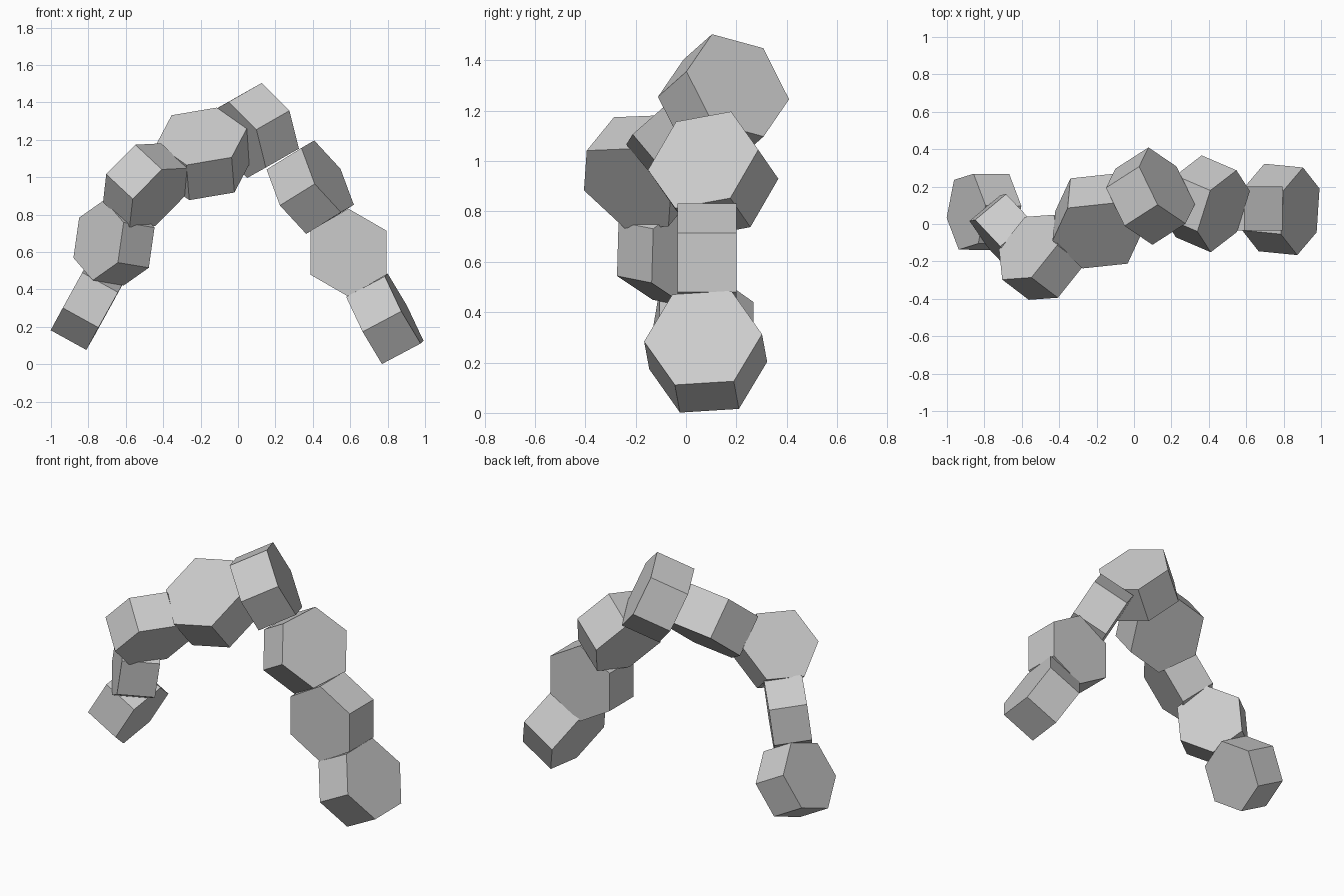
import bpy
import math
from mathutils import Matrix, Vector

if "Cube" in bpy.data.objects:
    bpy.data.objects.remove(bpy.data.objects["Cube"])


def hex_block(name, centre, corner_a, corner_b, size):
    """Hexagonal prism with square sides (edge = size), aimed by two neighbouring corners."""
    a, b = Vector(corner_a).normalized(), Vector(corner_b).normalized()
    x = (a + b).normalized()          # middle of a side
    z = a.cross(b).normalized()       # prism axis
    y = z.cross(x)
    frame = Matrix((x, y, z)).transposed()
    bpy.ops.mesh.primitive_cylinder_add(vertices=6, radius=size, depth=size)
    ob = bpy.context.object
    ob.name = name
    # the primitive starts with a corner on +y, so +x is already mid-side
    ob.data.transform(frame.to_4x4())
    ob.location = centre


# Arch of eight tumbled blocks, left foot to right foot:
# centre, two neighbouring corner directions, size
blocks = [
    ((-.802, .065, .318), (-.04, -.2025, -.07), (-.105, -.034, -.19), .218),
    ((-.663, -.057, .650), (-.135, .143, -.095), (-.102, .146, .118), .217),
    ((-.495, -.178, .957), (-.14, -.18, -.003), (.013, -.163, .147), .222),
    ((-.187, .016, 1.125), (-.16, .142, .107), (.085, .17, .15), .246),
    ((.088, .149, 1.250), (-.05, -.1, .2), (.1, -.205, .055), .233),
    ((.386, .108, .947), (-.14, -.11, .15), (-.07, -.2175, -.0375), .233),
    ((.590, .083, .597), (0, 0, 1), (math.sin(math.pi / 3), 0, .5), .235),
    ((.785, .078, .243), (-.015, -.233, -.015), (-.105, -.123, .175), .235),
]
for i, spec in enumerate(blocks, 1):
    hex_block(f"arch_block_{i}", *spec)
